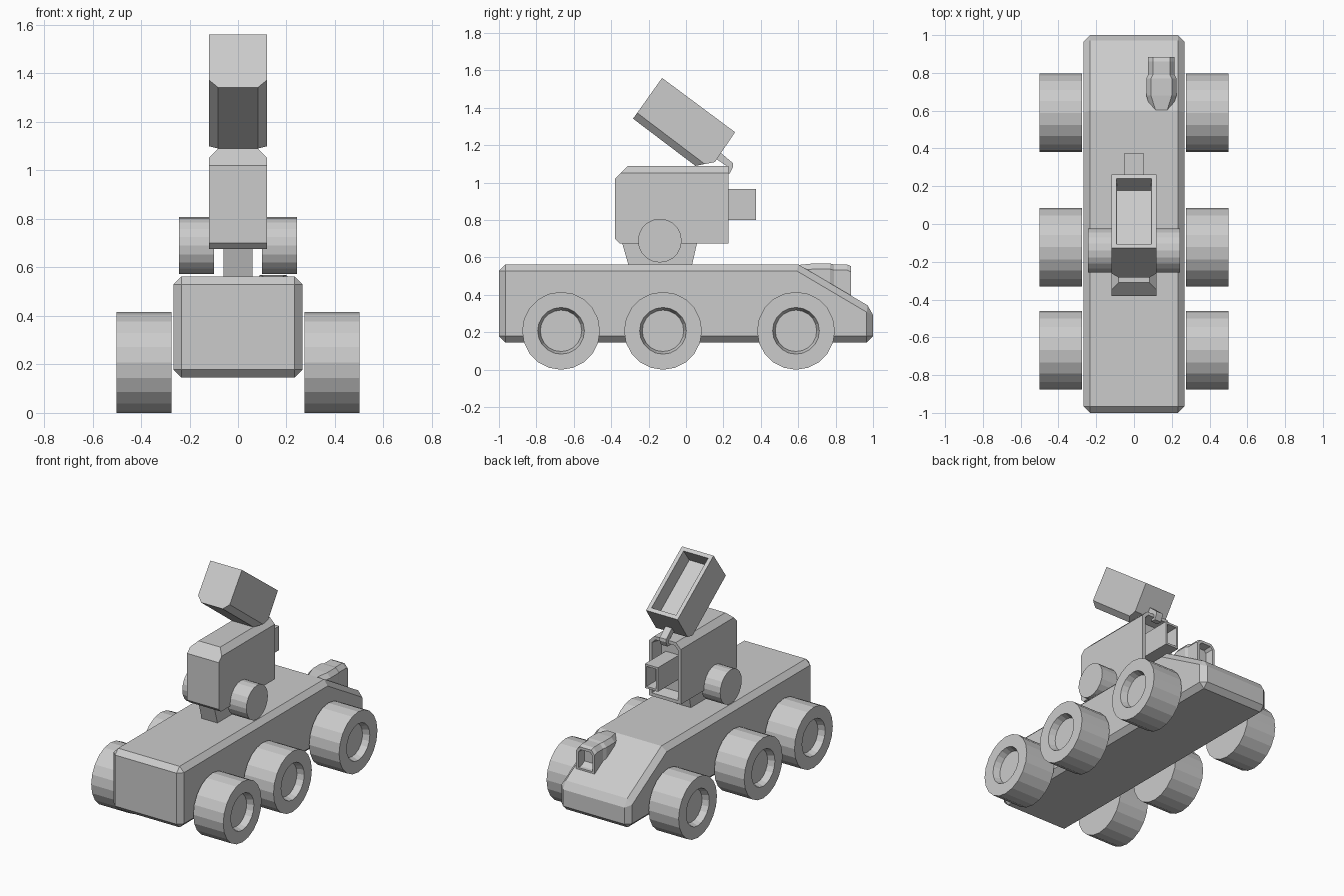
import bpy, bmesh, math
from mathutils import Matrix, Vector

if "Cube" in bpy.data.objects:
    bpy.data.objects.remove(bpy.data.objects["Cube"])


def finish(bm, name):
    bmesh.ops.recalc_face_normals(bm, faces=bm.faces[:])
    me = bpy.data.meshes.new(name)
    bm.to_mesh(me)
    bm.free()
    ob = bpy.data.objects.new(name, me)
    bpy.context.collection.objects.link(ob)
    return ob


def recess(bm, normal, rim, taper, depth):
    """Sink a pocket into the largest face that points along normal."""
    bm.normal_update()
    n = Vector(normal).normalized()
    f = max((f for f in bm.faces if f.normal.dot(n) > 0.98), key=lambda f: f.calc_area())
    bmesh.ops.inset_individual(bm, faces=[f], thickness=rim, depth=0, use_even_offset=True)
    bmesh.ops.inset_individual(bm, faces=[f], thickness=taper, depth=0, use_even_offset=True)
    bmesh.ops.translate(bm, verts=f.verts[:], vec=-n * depth)


def prism(name, pts, half, bevel_side=None, bevel=0.0, bevel_all=False, pocket=None):
    """Side profile in (y, z) extruded to x = +-half."""
    bm = bmesh.new()
    a = [bm.verts.new((-half, y, z)) for y, z in pts]
    b = [bm.verts.new((half, y, z)) for y, z in pts]
    n = len(pts)
    bm.faces.new(a)
    bm.faces.new(b[::-1])
    for i in range(n):
        j = (i + 1) % n
        bm.faces.new((a[i], b[i], b[j], a[j]))
    bmesh.ops.recalc_face_normals(bm, faces=bm.faces[:])
    edges = []
    if bevel_all:
        edges = [e for e in bm.edges if e.calc_face_angle() > math.radians(35)]
    elif bevel_side is not None:
        i, j = bevel_side, (bevel_side + 1) % n
        edges = [bm.edges.get((s[i], s[j])) for s in (a, b)]
    if edges:
        bmesh.ops.bevel(bm, geom=edges, offset=bevel, segments=1,
                        profile=0.5, affect='EDGES')
    if pocket:
        recess(bm, *pocket)
    return finish(bm, name)


def drum(name, side, x0, x1, y, z, r, n, pocket=None):
    """Cylinder along x, mirrored by side."""
    bm = bmesh.new()
    bmesh.ops.create_cone(bm, cap_ends=True, segments=n, radius1=r, radius2=r, depth=x1 - x0)
    bmesh.ops.rotate(bm, verts=bm.verts[:], matrix=Matrix.Rotation(math.pi / 2, 3, 'Y'))
    bmesh.ops.translate(bm, verts=bm.verts[:], vec=((x0 + x1) / 2, y, z))
    if pocket:
        recess(bm, (1, 0, 0), *pocket)
    bmesh.ops.scale(bm, verts=bm.verts[:], vec=(side, 1, 1))
    return finish(bm, name)


# Hull with sloped nose
prism("hull", [(-1, .145), (1, .145), (1, .327), (.6, .563), (-1, .563)],
      .267, bevel=.034, bevel_all=True)

# Six wheels and the two side drums of the turret
for side, label in ((1, "right"), (-1, "left")):
    for k, y in enumerate((-.668, -.123, .588)):
        drum(f"wheel_{label}_{k + 1}", side, .274, .501, y, .208, .208, 20, (.082, .014, .045))
    drum(f"turret_drum_{label}", side, .1, .243, -.14, .69, .117, 20)

# Neck below the turret
prism("turret_neck", [(-.305, .55), (.03, .55), (.062, .69), (-.345, .69)], .06)

# Turret housing with framed front opening
prism("turret_housing", [(-.355, .675), (.228, .675), (.228, 1.09), (-.31, 1.09),
                         (-.38, 1.02), (-.38, .7)],
      .12, bevel_side=2, bevel=.038, pocket=((0, 1, 0), .022, .015, .08))

# Square barrel, hollow at the tip
prism("barrel", [(.14, .8), (.375, .8), (.375, .965), (.14, .965)],
      .05, pocket=((0, 1, 0), .014, .004, .09))

# Tilted open box on top
prism("tilted_box", [(-.128, 1.56), (.262, 1.27), (.155, 1.11), (.05, 1.09), (-.283, 1.342)],
      .12, bevel_side=3, bevel=.038, pocket=((0, .597, .803), .027, .004, .1))

# Hinge bracket between turret and box
prism("hinge", [(.2, 1.05), (.235, 1.05), (.252, 1.085), (.25, 1.105), (.185, 1.16),
                (.165, 1.125), (.215, 1.09)], .025)

# Nose sensor: lofted sections (y, half width, top), hollow at the front
bm = bmesh.new()
rings = []
for y, w, top in ((.6, .055, .56), (.68, .08, .568), (.77, .08, .568),
                  (.79, .07, .563), (.86, .07, .563), (.883, .07, .553)):
    base = .39 if y > .78 else .43
    sec = ((-w, base), (w, base), (w, top - .03), (w - .025, top), (.025 - w, top), (-w, top - .03))
    rings.append([bm.verts.new((.145 + x, y, z)) for x, z in sec])
for p, q in zip(rings, rings[1:]):
    for i in range(6):
        j = (i + 1) % 6
        bm.faces.new((p[i], p[j], q[j], q[i]))
bm.faces.new(rings[0])
bm.faces.new(rings[-1])
bmesh.ops.recalc_face_normals(bm, faces=bm.faces[:])
recess(bm, (0, 1, 0), .018, .004, .06)
finish(bm, "nose_sensor")
